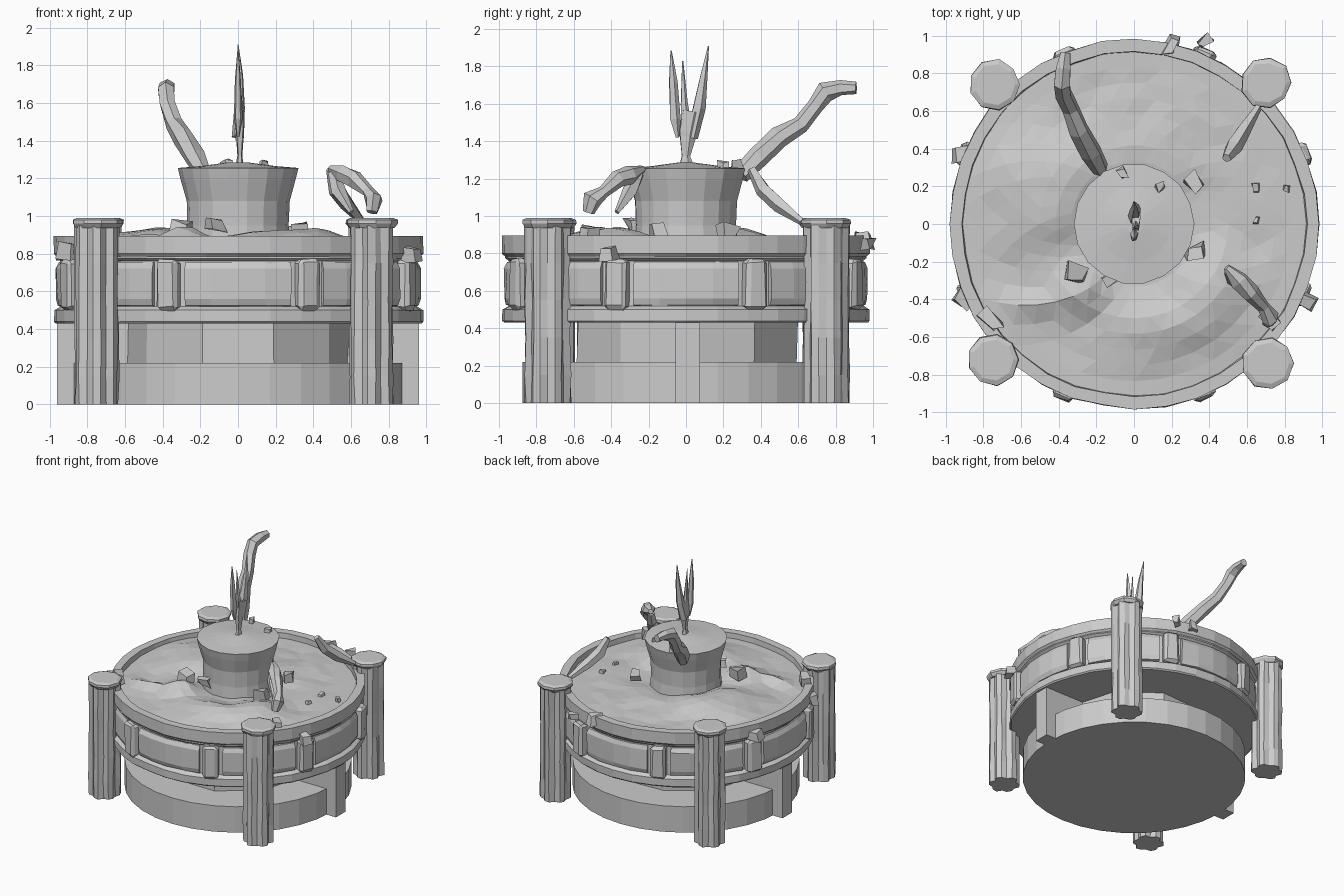
import bpy, bmesh, math, random
from mathutils import Vector, Matrix, noise

if "Cube" in bpy.data.objects:
    bpy.data.objects.remove(bpy.data.objects["Cube"])

random.seed(7)
TAU = 2 * math.pi


def finish(name, bm):
    bmesh.ops.recalc_face_normals(bm, faces=bm.faces)
    me = bpy.data.meshes.new(name)
    bm.to_mesh(me)
    bm.free()
    ob = bpy.data.objects.new(name, me)
    bpy.context.collection.objects.link(ob)
    return ob


def skin(bm, rings):
    """Join equal-length vertex rings and cap both ends."""
    n = len(rings[0])
    for a, b in zip(rings, rings[1:]):
        for i in range(n):
            j = (i + 1) % n
            bm.faces.new((a[i], a[j], b[j], b[i]))
    bm.faces.new(rings[0][::-1])
    bm.faces.new(rings[-1])


def lathe(name, profile, sides, jitter=0.0, centre=(0, 0)):
    bm = bmesh.new()
    wob = [random.uniform(-1, 1) for _ in range(sides)]
    rings = []
    for r, z in profile:
        ring = []
        for i in range(sides):
            a = TAU * i / sides
            rr = r + jitter * (wob[i] + random.uniform(-.5, .5))
            ring.append(bm.verts.new((centre[0] + rr * math.cos(a), centre[1] + rr * math.sin(a), z)))
        rings.append(ring)
    skin(bm, rings)
    return finish(name, bm)


def tube(name, pts, radii, sides=5, flat=1.0):
    """Faceted, irregular tapering strand along a path; flat squashes its width in x."""
    bm = bmesh.new()
    pts = [Vector(p) for p in pts]
    rings = []
    for k, (p, r) in enumerate(zip(pts, radii)):
        d = (pts[min(k + 1, len(pts) - 1)] - pts[max(k - 1, 0)]).normalized()
        u = d.cross(Vector((1, 0, 0))).normalized()
        v = d.cross(u)
        ring = []
        for i in range(sides):
            a = TAU * i / sides
            rr = r * random.uniform(.85, 1.15)
            ring.append(bm.verts.new(p + u * rr * math.cos(a) + v * rr * flat * math.sin(a)))
        rings.append(ring)
    skin(bm, rings)
    return finish(name, bm)


def block(name, size, loc, angle=0, jitter=0.0, bevel=0.0):
    bm = bmesh.new()
    bmesh.ops.create_cube(bm, size=1)
    bmesh.ops.scale(bm, vec=size, verts=bm.verts)
    if bevel:
        bmesh.ops.bevel(bm, geom=bm.edges[:], offset=bevel, segments=1, affect='EDGES')
    for v in bm.verts:
        v.co += Vector([random.uniform(-jitter, jitter) for _ in range(3)])
    bm.transform(Matrix.Translation(loc) @ Matrix.Rotation(angle, 4, 'Z'))
    return finish(name, bm)


# Base disc, recessed core and the two support walls
lathe("base_disc", [(.875, 0), (.875, .22)], 32)
lathe("core", [(.61, .21), (.61, .44)], 10, .015)
for s in (-1, 1):
    block("support_wall", (.40, .13, .43), (s * .76, .01, .215))

# Basin drum with recessed panel band and raised rims
lathe("basin", [(.97, .43), (.98, .44), (.98, .50), (.945, .52), (.945, .76), (.965, .775),
                (.965, .785), (.98, .80), (.98, .895), (.915, .895), (.91, .84)], 36, .006)

# Stone panels and upright blocks around the drum
for i in range(8):
    a = TAU * i / 8
    half = math.radians(17)
    bm = bmesh.new()
    rings = []
    for k in range(5):
        t = a - half + 2 * half * k / 4
        ring = []
        for r, z in ((.92, .515), (.96, .525), (.972, .56), (.972, .72), (.955, .755), (.92, .76)):
            r += random.uniform(-.006, .006)
            ring.append(bm.verts.new((r * math.cos(t), r * math.sin(t), z)))
        rings.append(ring)
    skin(bm, rings)
    finish("stone_panel", bm)
    t = a + TAU / 16
    block("upright_block", (.12, .12, .27), (.945 * math.cos(t), .945 * math.sin(t), .635), t, .006, .02)

# Uneven water surface with mounds
mounds = [(-.45, .25, .30, .20, .09), (-.45, -.02, .22, .13, .06), (.15, -.55, .30, .15, .07),
          (.42, -.35, .18, .18, .08), (-.28, -.36, .14, .12, .10), (-.55, -.45, .16, .07, .06),
          (.1, .42, .35, .18, .03)]
bm = bmesh.new()
centre = bm.verts.new((0, 0, .85))
prev = None
N = 36
for k in range(1, 12):
    r = .918 * k / 11
    ring = []
    for i in range(N):
        a = TAU * (i + .5 * (k % 2)) / N
        x, y = r * math.cos(a), r * math.sin(a)
        z = .85
        for mx, my, sx, sy, h in mounds:
            z += h * math.exp(-((x - mx) / sx) ** 2 - ((y - my) / sy) ** 2)
        if k < 10:
            z += .018 * noise.noise(Vector((x * 6, y * 6, 1.3)))
        ring.append(bm.verts.new((x, y, z)))
    for i in range(N):
        j = (i + 1) % N
        if prev is None:
            bm.faces.new((centre, ring[i], ring[j]))
        elif k % 2:
            bm.faces.new((prev[i], ring[i], prev[j]))
            bm.faces.new((ring[i], ring[j], prev[j]))
        else:
            bm.faces.new((prev[i], ring[i], ring[j]))
            bm.faces.new((prev[i], ring[j], prev[j]))
    prev = ring
finish("water_surface", bm)

# Flared pedestal
lathe("pedestal", [(.28, .84), (.27, .95), (.275, 1.08), (.305, 1.19), (.32, 1.255), (.2, 1.265), (.05, 1.285)],
      18, .003)

# Four rough corner posts with grooves and flat caps
for px, py in ((-.75, -.72), (.71, -.74), (-.74, .74), (.70, .75)):
    bm = bmesh.new()
    depth = [random.choice((.125, .118, .12)) if i % 3 else .098 for i in range(18)]
    rings = []
    for z in (0, .15, .35, .55, .75, .95):
        rings.append([bm.verts.new((px + (d + random.uniform(-.005, .005)) * math.cos(TAU * i / 18),
                                    py + (d + random.uniform(-.005, .005)) * math.sin(TAU * i / 18), z))
                      for i, d in enumerate(depth)])
    skin(bm, rings)
    finish("corner_post", bm)
    lathe("post_cap", [(.118, .935), (.137, .96), (.135, .98), (.11, .99)], 9, .006, (px, py))

# Central upright splash: stem and three blades
tube("splash_stem", [(.01, 0, 1.25), (.01, 0, 1.32), (.01, .01, 1.45), (.01, .03, 1.56)],
     [.05, .025, .05, .055], flat=.5)
tube("splash_blade", [(0, .03, 1.42), (.01, .07, 1.58), (.01, .095, 1.75), (0, .12, 1.91)],
     [.04, .035, .022, .003], flat=.8)
tube("splash_blade", [(0, -.045, 1.42), (0, -.06, 1.52), (0, -.07, 1.72), (0, -.08, 1.885)],
     [.01, .033, .024, .004], flat=.7)
tube("splash_blade", [(.01, .01, 1.40), (.01, -.01, 1.6), (0, -.018, 1.83)], [.04, .022, .003], flat=.6)

# Curved jets thrown out from the pedestal
tube("back_jet", [(-.18, .29, 1.22), (-.23, .38, 1.31), (-.29, .50, 1.42), (-.34, .61, 1.49),
                  (-.375, .69, 1.59), (-.385, .745, 1.665), (-.375, .83, 1.685), (-.365, .91, 1.685)],
     [.045, .055, .055, .045, .045, .05, .04, .03], 6)
tube("right_jet", [(.49, -.23, 1.25), (.56, -.30, 1.22), (.62, -.37, 1.20), (.69, -.44, 1.13), (.72, -.50, 1.09),
                   (.71, -.52, 1.02)], [.02, .055, .05, .035, .05, .03], 6)
tube("right_jet_drip", [(.51, -.25, 1.23), (.53, -.30, 1.13), (.60, -.37, 1.02)], [.03, .04, .015])
tube("rear_right_jet", [(.49, .35, 1.25), (.53, .41, 1.14), (.58, .50, 1.06), (.66, .62, .97)],
     [.025, .045, .04, .02])

# Shards and broken stones
for x, y, z, s in ((.65, .19, .86, .05), (.65, .02, .86, .04), (.81, .19, .87, .04), (.32, .22, .92, .09),
                   (.14, .2, 1.27, .05), (-.12, -.28, .95, .08), (.33, -.15, .91, .10), (-.3, -.26, .93, .10),
                   (-.76, -.50, .90, .12), (.72, -.52, .90, .10), (-.06, .27, 1.27, .06), (.38, .97, .85, .06),
                   (-.91, .37, .82, .10), (-.91, -.40, .82, .10), (.91, -.40, .80, .09), (.2, .95, .87, .10)):
    block("shard", (s, s * .7, s * .8), (x, y, z), random.uniform(0, TAU), s * .2)
